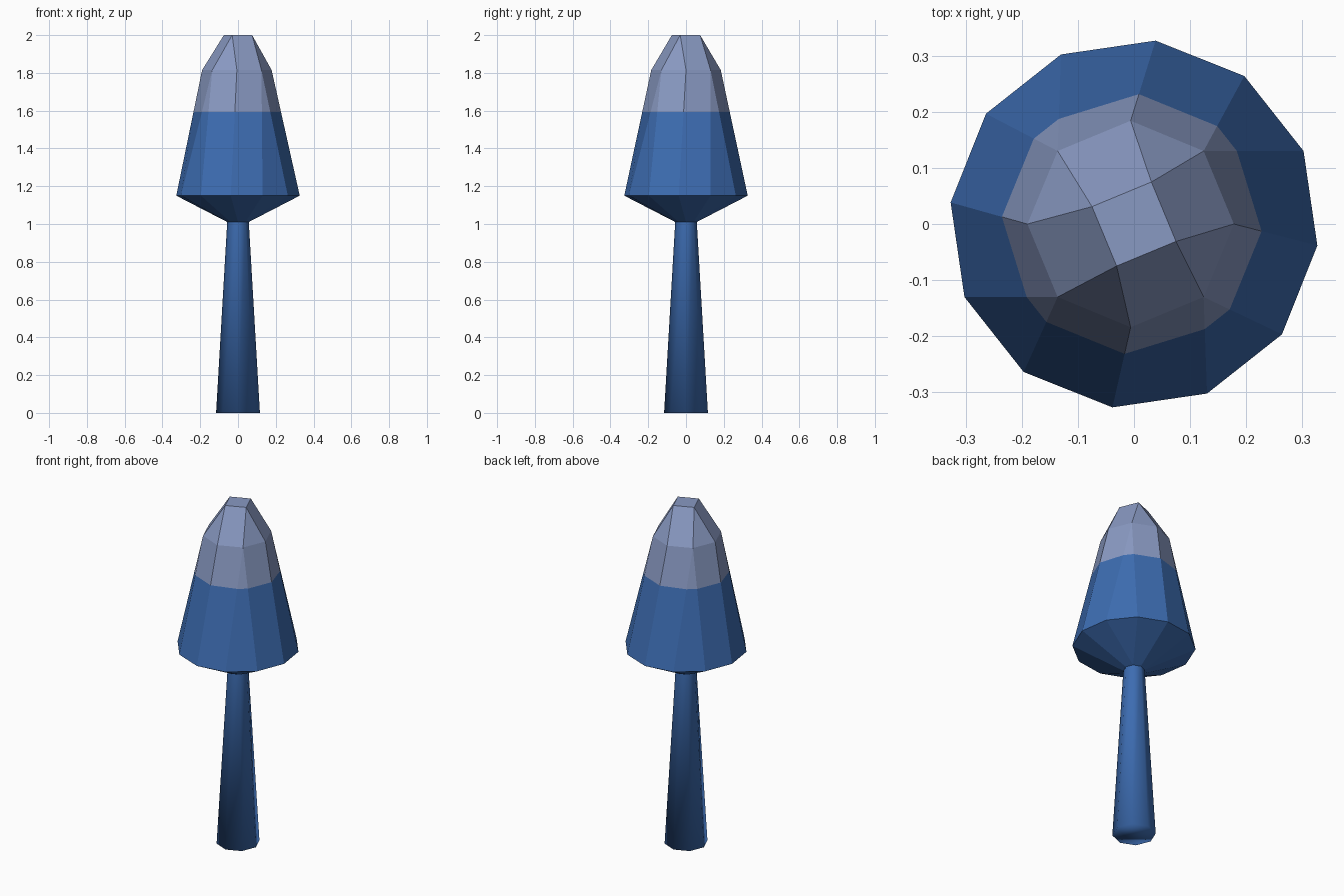
import bpy, bmesh
from math import radians, cos, sin

default = bpy.data.objects.get("Cube")
if default:
    bpy.data.objects.remove(default)


def material(name, rgb):
    m = bpy.data.materials.new(name)
    m.use_nodes = True
    m.diffuse_color = (*rgb, 1)
    m.node_tree.nodes["Principled BSDF"].inputs["Base Color"].default_value = (*rgb, 1)
    return m


blue = material("deep blue", (0.046, 0.15, 0.44))
grey = material("pale blue grey", (0.25, 0.32, 0.54))


def ring(bm, sides, radius, z, start, shift=0.0):
    """Vertices of a regular polygon, counter-clockwise from the start angle."""
    angles = [radians(start + 360 * i / sides) for i in range(sides)]
    return [bm.verts.new((shift + radius * cos(a), radius * sin(a), z)) for a in angles]


def finish(bm, name, materials):
    bmesh.ops.recalc_face_normals(bm, faces=bm.faces[:])
    mesh = bpy.data.meshes.new(name)
    bm.to_mesh(mesh)
    bm.free()
    for m in materials:
        mesh.materials.append(m)
    obj = bpy.data.objects.new(name, mesh)
    bpy.context.collection.objects.link(obj)
    return obj


# Cap: square tip, eight-sided shoulder, twelve-sided rim, eight-sided neck
bm = bmesh.new()
tip = ring(bm, 4, 0.081, 2.0, -22.5)
shoulder = ring(bm, 8, 0.184, 1.815, 0, -0.006)
rim = ring(bm, 12, 0.329, 1.15, -6.7)
neck = ring(bm, 8, 0.056, 1.01, 0)
bm.faces.new(tip)
for k in range(4):
    a, b, c = shoulder[2 * k], shoulder[2 * k + 1], shoulder[(2 * k + 2) % 8]
    t, t_next = tip[k], tip[(k + 1) % 4]
    bm.faces.new((t, a, b, t_next))
    bm.faces.new((t_next, b, c))
    # Two quads and a triangle join each quarter of an octagon to the rim
    r = [rim[(3 * k + i) % 12] for i in range(4)]
    for octagon in (shoulder, neck):
        a, b, c = octagon[2 * k], octagon[2 * k + 1], octagon[(2 * k + 2) % 8]
        bm.faces.new((a, r[0], r[1], b))
        bm.faces.new((b, r[1], r[2]))
        bm.faces.new((b, r[2], r[3], c))
bm.faces.new(neck)

# Pale top of the cap, cut off at a level line
colour_line = 1.594
bmesh.ops.bisect_plane(bm, geom=bm.verts[:] + bm.edges[:] + bm.faces[:],
                       plane_co=(0, 0, colour_line), plane_no=(0, 0, 1))
for f in bm.faces:
    f.material_index = int(f.calc_center_median().z > colour_line)
finish(bm, "cap", (blue, grey))

# Tapered stem, smooth and closed at the foot
bm = bmesh.new()
foot = ring(bm, 8, 0.116, 0.0, 0)
top = ring(bm, 8, 0.056, 1.03, 0)
for i in range(8):
    j = (i + 1) % 8
    bm.faces.new((foot[i], foot[j], top[j], top[i]))
bm.faces.new(foot)
for f in bm.faces:
    f.smooth = True
finish(bm, "stem", (blue,))
